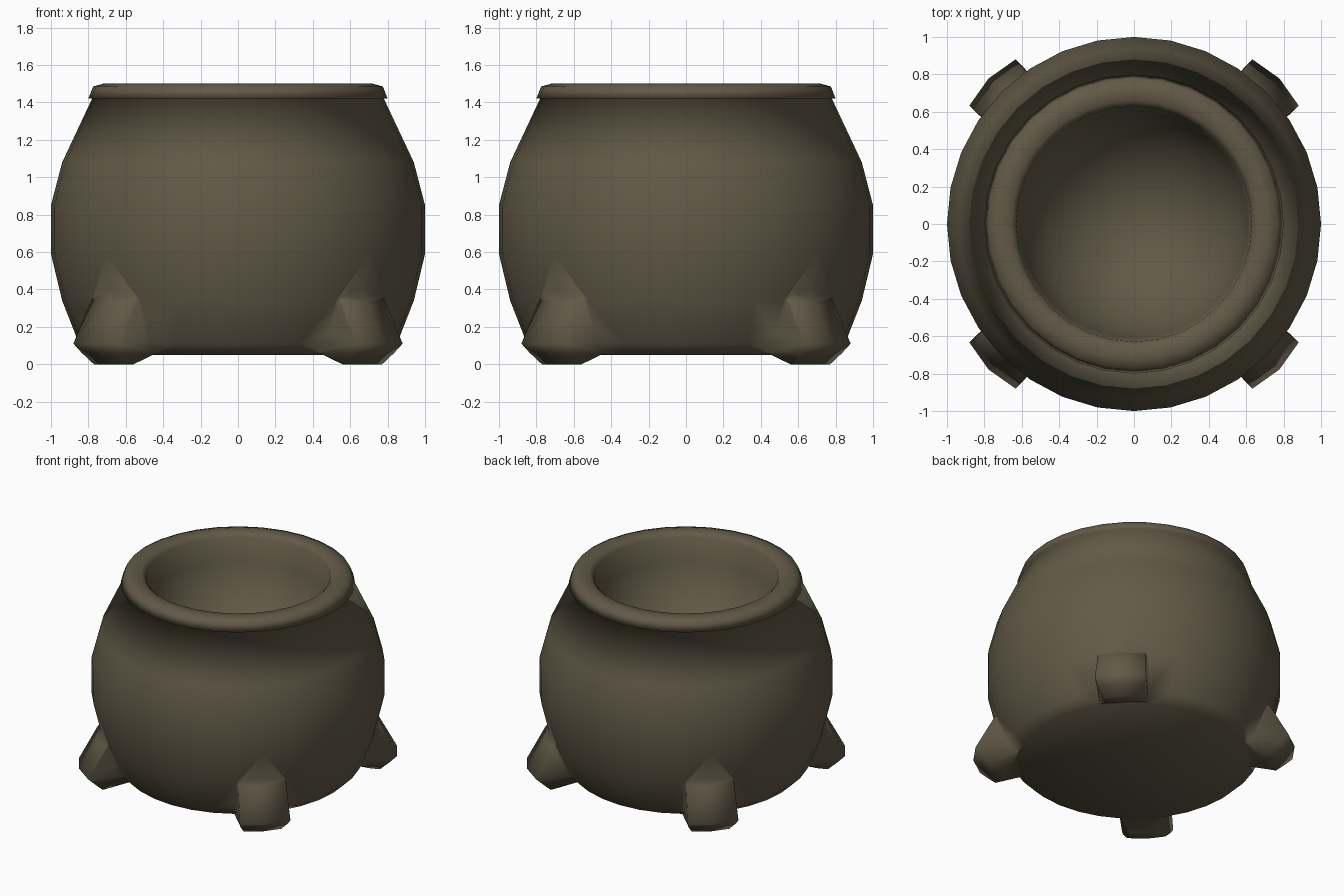
import bpy, bmesh, math
from mathutils import Vector

if "Cube" in bpy.data.objects:
    bpy.data.objects.remove(bpy.data.objects["Cube"])

iron = bpy.data.materials.new("dark olive iron")
iron.diffuse_color = (0.122, 0.102, 0.063, 1)
iron.use_nodes = True
iron.node_tree.nodes["Principled BSDF"].inputs["Base Color"].default_value = iron.diffuse_color


def finish(name, bm):
    bmesh.ops.recalc_face_normals(bm, faces=bm.faces)
    for f in bm.faces:
        f.smooth = True
    me = bpy.data.meshes.new(name)
    bm.to_mesh(me)
    bm.free()
    me.materials.append(iron)
    ob = bpy.data.objects.new(name, me)
    bpy.context.collection.objects.link(ob)
    return ob


def bridge(bm, a, b):
    n = len(a)
    for i in range(n):
        j = (i + 1) % n
        bm.faces.new((a[i], a[j], b[j], b[i]))


def lathe(name, profile, sides=32):
    """Revolve (radius, z) points; both ends close on the axis."""
    bm = bmesh.new()
    rings = []
    for r, z in profile[1:-1]:
        rings.append([bm.verts.new((r * math.cos(2 * math.pi * i / sides),
                                    r * math.sin(2 * math.pi * i / sides), z))
                      for i in range(sides)])
    for a, b in zip(rings, rings[1:]):
        bridge(bm, a, b)
    for (r, z), ring in ((profile[0], rings[0]), (profile[-1], rings[-1])):
        tip = bm.verts.new((0, 0, z))
        for i in range(sides):
            bm.faces.new((tip, ring[i], ring[(i + 1) % sides]))
    return finish(name, bm)


# Pot: underside, round belly, overhanging rim, rounded inner bowl
bowl = [(0.63 * math.cos(a), 1.47 - 0.68 * math.sin(a))
        for a in (math.radians(15 * k) for k in range(7))]
bowl[-1] = (0, bowl[-1][1])
body = lathe("cauldron_body", [
    (0, 0.05), (0.79, 0.05), (0.85, 0.11), (0.94, 0.34), (1.0, 0.59),
    (1.0, 0.85), (0.94, 1.08), (0.78, 1.42),
    (0.80, 1.42), (0.775, 1.485), (0.72, 1.50), (0.66, 1.498)] + bowl)


# Splayed stubby feet: sections of (z, inner r, outer r, centre r, half widths)
SECTIONS = [
    (0.0, 0.89, 0.96, 0.98, 0.10, 0.13),
    (0.06, 0.78, 1.02, 1.045, 0.165, 0.16),
    (0.11, 0.74, 1.07, 1.10, 0.17, 0.175),
    (0.34, 0.72, 0.945, 0.975, 0.17, 0.165),
    (0.46, 0.72, 0.86, 0.92, 0.13, 0.12),
]


def foot(name, angle):
    bm = bmesh.new()
    out = Vector((math.cos(angle), math.sin(angle), 0))
    side = Vector((-out.y, out.x, 0))
    rings = []
    for z, ri, ro, rc, wi, wo in SECTIONS:
        pts = [(ri, -wi), (ro, -wo), (rc, 0), (ro, wo), (ri, wi)]
        rings.append([bm.verts.new(out * r + side * t + Vector((0, 0, z)))
                      for r, t in pts])
    for a, b in zip(rings, rings[1:]):
        bridge(bm, a, b)
    bm.faces.new(rings[0])
    bm.faces.new(rings[-1])
    return finish(name, bm)


# Fuse the feet into the pot so the smooth shading flows across the joins
feet = []
for k, label in enumerate(("back_right", "back_left", "front_left", "front_right")):
    leg = foot(label + "_foot", math.radians(45 + 90 * k))
    mod = body.modifiers.new(label + "_join", 'BOOLEAN')
    mod.operation = 'UNION'
    mod.solver = 'EXACT'
    mod.object = leg
    feet.append(leg)

bpy.context.view_layer.update()
fused = bpy.data.meshes.new_from_object(
    body.evaluated_get(bpy.context.evaluated_depsgraph_get()))
body.modifiers.clear()
body.data = fused
for leg in feet:
    bpy.data.objects.remove(leg)
